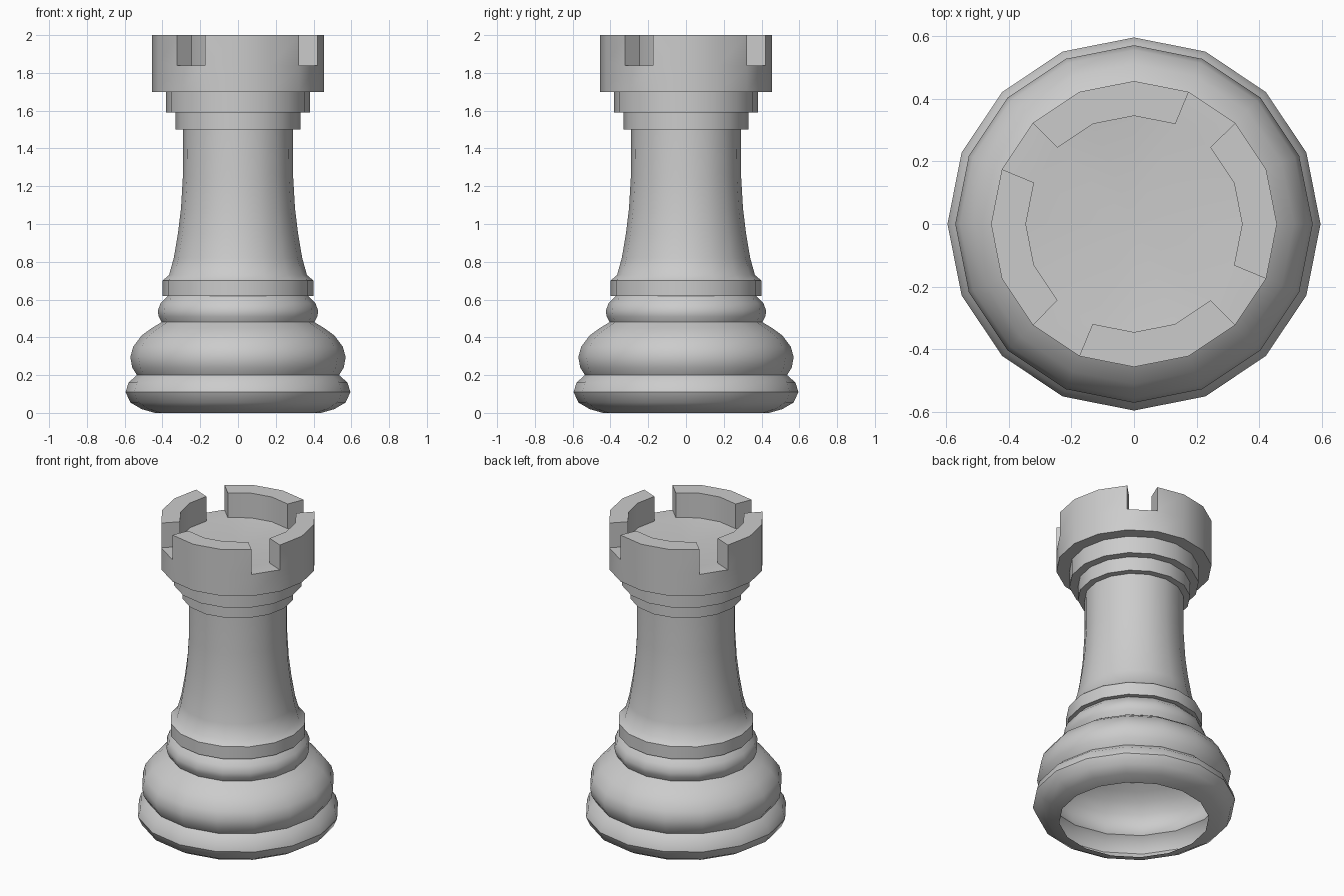
import bpy, bmesh, math
from mathutils import Matrix, Vector

cube = bpy.data.objects.get("Cube")
if cube:
    bpy.data.objects.remove(cube, do_unlink=True)

SIDES = 16

grey = bpy.data.materials.new("stone_grey")
grey.use_nodes = True
colour = (0.6, 0.6, 0.6, 1)
grey.diffuse_color = colour
grey.node_tree.nodes["Principled BSDF"].inputs["Base Color"].default_value = colour


def lathe(profile):
    """Turn (radius, height) points around z, listed upwards along the outside."""
    bm = bmesh.new()
    rings = []
    for r, z in profile:
        if r == 0:
            rings.append([bm.verts.new((0, 0, z))] * SIDES)
            continue
        ring = []
        for i in range(SIDES):
            a = math.tau * i / SIDES
            ring.append(bm.verts.new((r * math.cos(a), r * math.sin(a), z)))
        rings.append(ring)
    for low, high in zip(rings, rings[1:]):
        for i in range(SIDES):
            j = (i + 1) % SIDES
            corners = [low[i], low[j], high[j], high[i]]
            bm.faces.new(list(dict.fromkeys(corners)))
    return bm


def finish(bm, name):
    mesh = bpy.data.meshes.new(name)
    bm.normal_update()
    bm.to_mesh(mesh)
    bm.free()
    mesh.materials.append(grey)
    obj = bpy.data.objects.new(name, mesh)
    bpy.context.collection.objects.link(obj)
    bpy.ops.object.select_all(action='DESELECT')
    obj.select_set(True)
    bpy.context.view_layer.objects.active = obj
    bpy.ops.object.shade_smooth_by_angle(angle=math.radians(40))


# Hollow base: foot roll, large bulge and small neck roll
finish(lathe([
    (0.44, 0), (0.51, 0.02), (0.57, 0.055), (0.595, 0.11), (0.58, 0.16),
    (0.535, 0.2), (0.56, 0.24), (0.57, 0.295), (0.555, 0.35), (0.51, 0.41),
    (0.455, 0.45), (0.405, 0.48), (0.42, 0.51), (0.425, 0.54), (0.41, 0.58),
    (0.37, 0.62)]), "base")

# Collar and tapering column
finish(lathe([
    (0.36, 0.62), (0.4, 0.62), (0.4, 0.7), (0.365, 0.73), (0.34, 0.82),
    (0.318, 0.95), (0.302, 1.08), (0.292, 1.25), (0.29, 1.5)]), "column")

# Stepped crown with a shallow dished floor
crown = lathe([
    (0.29, 1.5), (0.33, 1.5), (0.33, 1.59), (0.38, 1.59), (0.38, 1.7),
    (0.456, 1.7), (0.456, 1.84), (0.345, 1.84), (0, 1.81)])

# Battlements: raise three of every four segments of the rim
rim = []
for face in crown.faces:
    if all(abs(v.co.z - 1.84) < 0.001 for v in face.verts):
        c = face.calc_center_median()
        segment = int((math.atan2(c.y, c.x) % math.tau) / math.tau * SIDES)
        if segment % 4 != 2:
            rim.append(face)
raised = bmesh.ops.extrude_face_region(crown, geom=rim)["geom"]
bmesh.ops.translate(crown, vec=(0, 0, 0.16),
                    verts=[v for v in raised if isinstance(v, bmesh.types.BMVert)])
leftover = [f for f in rim if f.is_valid]
if leftover:
    bmesh.ops.delete(crown, geom=leftover, context='FACES')
bmesh.ops.recalc_face_normals(crown, faces=crown.faces)
finish(crown, "crown")
